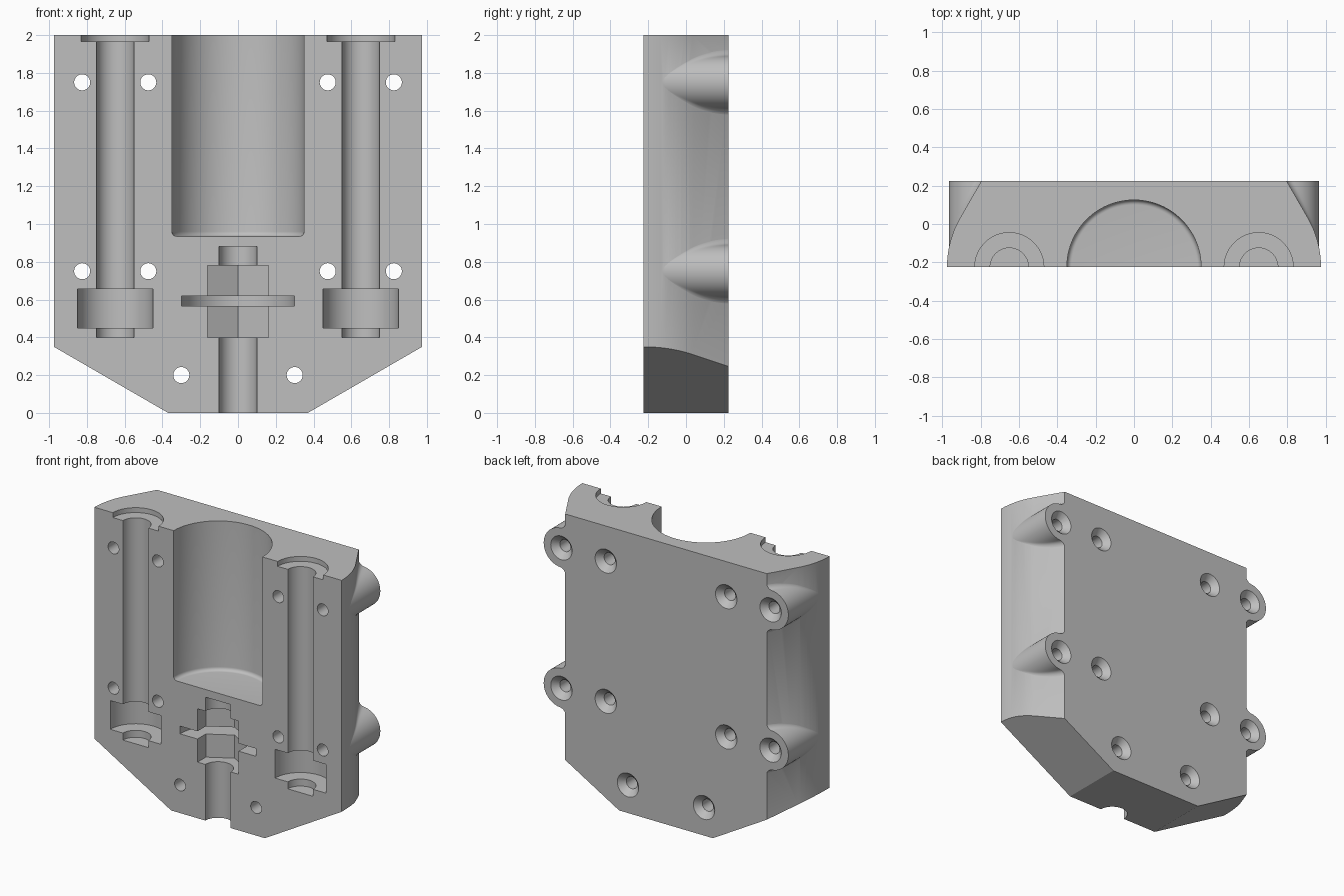
import bpy, bmesh, math
from mathutils import Matrix, Vector

if "Cube" in bpy.data.objects:
    bpy.data.objects.remove(bpy.data.objects["Cube"])

FRONT, BACK = -0.225, 0.225
R = 0.516                      # radius of the rounded side walls


def side_x(y):
    """Half width of the housing at depth y: arc, then a 30 degree slope."""
    t = math.radians(30)
    if y - FRONT < R * math.sin(t):
        return 0.975 - R + math.sqrt(R * R - (y - FRONT) ** 2)
    return 0.975 - R * (1 - math.cos(t)) - (y - FRONT - R * math.sin(t)) * math.tan(t)


def finish(bm, name):
    bmesh.ops.recalc_face_normals(bm, faces=bm.faces[:])
    me = bpy.data.meshes.new(name)
    bm.to_mesh(me)
    bm.free()
    ob = bpy.data.objects.new(name, me)
    bpy.context.collection.objects.link(ob)
    return ob


def loft(rings, name):
    """Skin a list of equally long closed rings and cap both ends."""
    bm = bmesh.new()
    vs = [[bm.verts.new(p) for p in ring] for ring in rings]
    n = len(vs[0])
    for a, b in zip(vs, vs[1:]):
        for i in range(n):
            j = (i + 1) % n
            bm.faces.new((a[i], a[j], b[j], b[i]))
    bm.faces.new(vs[0])
    bm.faces.new(vs[-1])
    return finish(bm, name)


def turned(profile, x, name, segs=64, phase=0.0):
    """Upright turned solid on the parting plane from (radius, z) pairs."""
    ang = [phase + 2 * math.pi * i / segs for i in range(segs)]
    return loft([[(x + r * math.cos(a), FRONT + r * math.sin(a), z) for a in ang]
                 for r, z in profile], name)


def screw_hole(x, z):
    """Through hole with a countersink on the back."""
    ang = [2 * math.pi * i / 32 for i in range(32)]
    prof = [(0.0425, FRONT - 0.1), (0.0425, BACK - 0.042),
            (0.0845, BACK), (0.0845, BACK + 0.05)]
    return loft([[(x + r * math.cos(a), y, z + r * math.sin(a)) for a in ang]
                 for r, y in prof], "screw_hole_cutter")


def ear(s, zc):
    """Screw boss blended into the side wall by fillets."""
    c, rad, f = 0.825, 0.14, 0.046
    rings = []
    for k in range(25):
        y = -0.125 + (BACK + 0.125) * k / 24
        b = side_x(y) - 0.002
        dz = math.sqrt((rad + f) ** 2 - (b + f - c) ** 2)
        phi = math.atan2(dz, b + f - c)
        half = [(0.7, dz)]
        for i in range(9):
            a = math.pi + phi * i / 8
            half.append((b + f + f * math.cos(a), dz + f * math.sin(a)))
        for i in range(1, 13):
            a = phi * (1 - i / 12)
            half.append((c + rad * math.cos(a), rad * math.sin(a)))
        pts = half + [(x, -z) for x, z in reversed(half[:-1])]
        rings.append([(s * x, y, zc + z) for x, z in pts])
    return loft(rings, "ear")


def boolean(target, tool, op):
    m = target.modifiers.new("bool", 'BOOLEAN')
    m.operation, m.solver, m.object = op, 'EXACT', tool
    bpy.context.view_layer.objects.active = target
    bpy.ops.object.modifier_apply(modifier=m.name)
    bpy.data.objects.remove(tool, do_unlink=True)


# Housing block: side profile extruded upward
ys = [FRONT + R * math.sin(math.radians(30 * i / 12)) for i in range(13)] + [BACK]
outline = [(side_x(y), y) for y in ys]
outline += [(-x, y) for x, y in reversed(outline)]
housing = loft([[(x, y, z) for x, y in outline] for z in (0, 2)], "housing_half")

# Slanted lower corners
bm = bmesh.new()
bm.from_mesh(housing.data)
for s in (1, -1):
    cut = bmesh.ops.bisect_plane(bm, geom=bm.verts[:] + bm.edges[:] + bm.faces[:],
                                 plane_co=(s * 0.37, 0, 0),
                                 plane_no=(s * 0.35, 0, -0.605), clear_outer=True)
    edges = [e for e in cut["geom_cut"] if isinstance(e, bmesh.types.BMEdge)]
    bmesh.ops.edgenet_fill(bm, edges=edges)
bmesh.ops.recalc_face_normals(bm, faces=bm.faces[:])
bm.to_mesh(housing.data)
bm.free()

# Screw ears on both sides
for s in (1, -1):
    for z in (0.75, 1.75):
        boolean(housing, ear(s, z), 'UNION')

# Main bore with a rounded floor edge
floor = [(0.35 - 0.025 * (1 - math.sin(a)), 0.935 + 0.025 * (1 - math.cos(a)))
         for a in (math.pi / 2 * i / 6 for i in range(7))]
boolean(housing, turned(floor + [(0.35, 2.1)], 0, "bore_cutter", 96), 'DIFFERENCE')

# Rod channels with bearing pocket and top flange
for s in (1, -1):
    prof = [(0.1, 0.4), (0.1, 0.45), (0.2, 0.45), (0.2, 0.655),
            (0.1, 0.655), (0.1, 1.965), (0.18, 1.965), (0.18, 2.1)]
    boolean(housing, turned(prof, s * 0.65, "rod_cutter"), 'DIFFERENCE')

# Centre bolt channel with washer slot, then the hexagonal nut pocket
prof = [(0.1, -0.1), (0.1, 0.565), (0.3, 0.565), (0.3, 0.62), (0.1, 0.62), (0.1, 0.88)]
boolean(housing, turned(prof, 0, "bolt_cutter"), 'DIFFERENCE')
boolean(housing, turned([(0.187, 0.4), (0.187, 0.78)], 0, "nut_cutter", 6, math.pi / 2),
        'DIFFERENCE')

# Screw holes
for s in (1, -1):
    for x, z in ((0.825, 1.75), (0.475, 1.75), (0.825, 0.75), (0.475, 0.75), (0.3, 0.2)):
        boolean(housing, screw_hole(s * x, z), 'DIFFERENCE')

# Colour and shading
grey = bpy.data.materials.new("grey")
grey.diffuse_color = (0.52, 0.52, 0.52, 1)
grey.use_nodes = True
grey.node_tree.nodes["Principled BSDF"].inputs["Base Color"].default_value = grey.diffuse_color
housing.data.materials.clear()
housing.data.materials.append(grey)
bpy.ops.object.select_all(action='DESELECT')
housing.select_set(True)
bpy.context.view_layer.objects.active = housing
bpy.ops.object.shade_smooth_by_angle(angle=math.radians(25))
